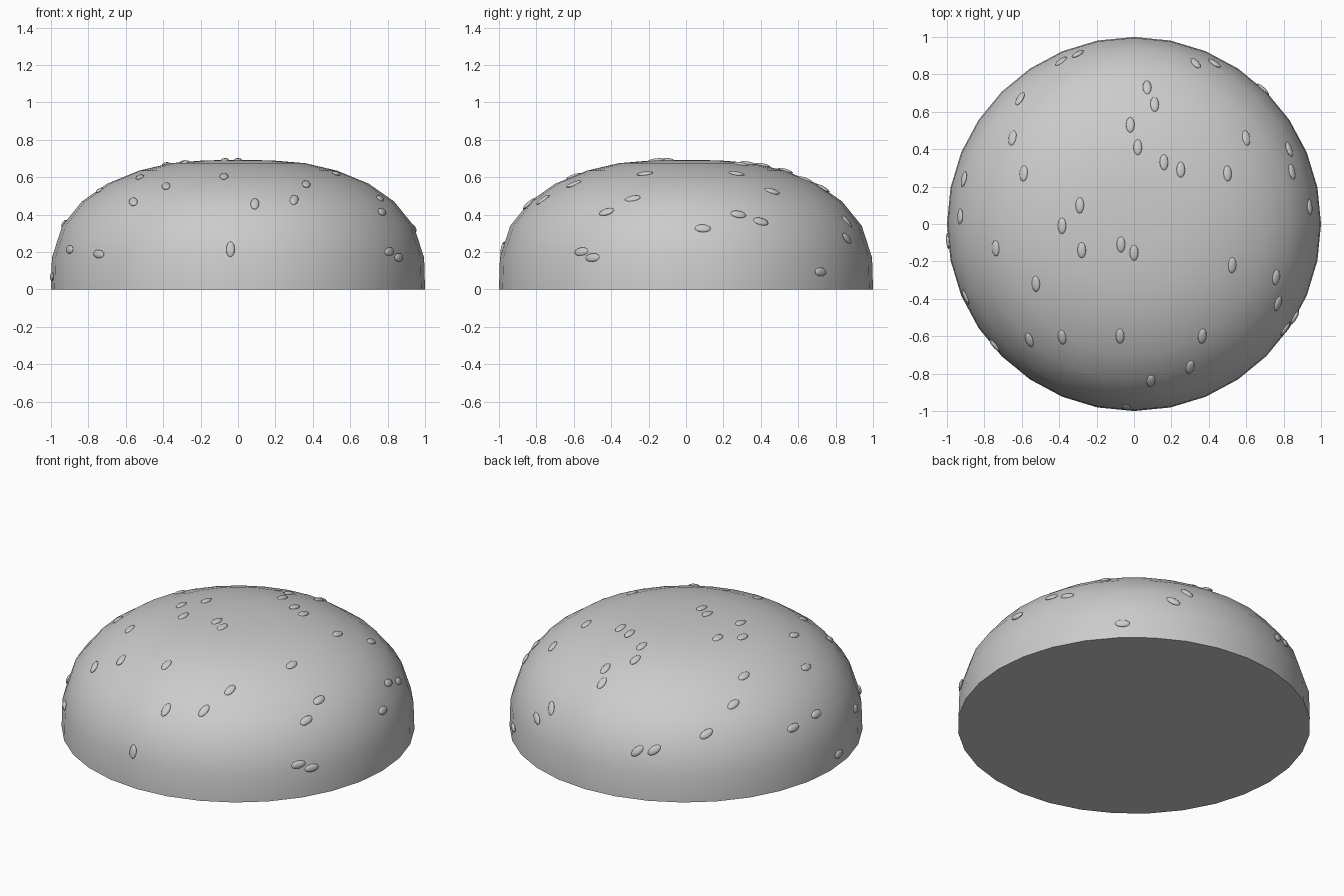
import bpy, bmesh, math
from mathutils import Matrix, Vector

if "Cube" in bpy.data.objects:
    bpy.data.objects.remove(bpy.data.objects["Cube"])

SIDES = 32
PROFILE = [(1, 0), (.995, .17), (.94, .34), (.835, .47), (.70, .565),
           (.53, .635), (.36, .675), (.18, .69), (0, .693)]

SEEDS = [(-.39, .87), (-.3, .91), (.33, .86), (.43, .86), (-.61, .67),
         (.07, .73), (.11, .64), (-.02, .53), (.02, .41), (.16, .33),
         (.25, .29), (-.65, .46), (-.59, .27), (.6, .46), (.5, .27),
         (.83, .4), (.845, .28), (.94, .09), (-.91, .24), (-.93, .04),
         (-.29, .1), (-.385, -.01), (-.28, -.14), (-.07, -.11), (0, -.155),
         (-.74, -.13), (-.525, -.32), (-.385, -.605), (-.56, -.62),
         (-.075, -.6), (.365, -.6), (.3, -.765), (.09, -.84), (.525, -.22),
         (.76, -.285), (.77, -.425), (.81, -.56), (.86, -.5), (-.04, -.98),
         (-.9, -.39), (-.745, -.65), (.69, .72), (-.994, -.09)]

grey = bpy.data.materials.new("plain grey")
grey.use_nodes = True
grey.diffuse_color = (.6, .6, .6, 1)
grey.node_tree.nodes["Principled BSDF"].inputs["Base Color"].default_value = (.6, .6, .6, 1)


def finish(bm, name):
    """Turn a bmesh into a smooth shaded object."""
    bmesh.ops.recalc_face_normals(bm, faces=bm.faces)
    mesh = bpy.data.meshes.new(name)
    bm.to_mesh(mesh)
    bm.free()
    mesh.materials.append(grey)
    obj = bpy.data.objects.new(name, mesh)
    bpy.context.collection.objects.link(obj)
    bpy.ops.object.select_all(action='DESELECT')
    obj.select_set(True)
    bpy.context.view_layer.objects.active = obj
    bpy.ops.object.shade_smooth_by_angle(angle=math.radians(50))
    return obj


def dome_height(r):
    """Height of the dome at a distance from its axis."""
    for (r0, z0), (r1, z1) in zip(PROFILE, PROFILE[1:]):
        if r >= r1:
            return z0 + (z1 - z0) * (r0 - r) / (r0 - r1)


# Bun: lathed profile closed by a flat base
bm = bmesh.new()
verts = [bm.verts.new((r, 0, z)) for r, z in PROFILE]
edges = [bm.edges.new(pair) for pair in zip(verts, verts[1:])]
bmesh.ops.spin(bm, geom=verts + edges, cent=(0, 0, 0), axis=(0, 0, 1),
               angle=math.tau, steps=SIDES)
bmesh.ops.remove_doubles(bm, verts=bm.verts, dist=.001)
bmesh.ops.holes_fill(bm, edges=[e for e in bm.edges if e.is_boundary], sides=0)
finish(bm, "bun_top")

# Seeds: flattened ellipsoids lying on the dome, long axis front to back
bm = bmesh.new()
for x, y in SEEDS:
    r = min(math.hypot(x, y), .998)
    z = dome_height(r)
    up = Vector((2 * x, 2 * y, 4.5 * (z / .695) ** 2.15)).normalized()
    along = Vector((0, 1, 0))
    if abs(up.y) > .98:
        along = Vector((0, .3, 1))
    along = (along - up * along.dot(up)).normalized()
    turn = Matrix((along.cross(up), along, up)).transposed().to_4x4()
    place = Matrix.Translation((x, y, z)) @ turn @ Matrix.Diagonal((.023, .043, .011, 1))
    bmesh.ops.create_uvsphere(bm, u_segments=12, v_segments=8, radius=1, matrix=place)
finish(bm, "sesame_seeds")
